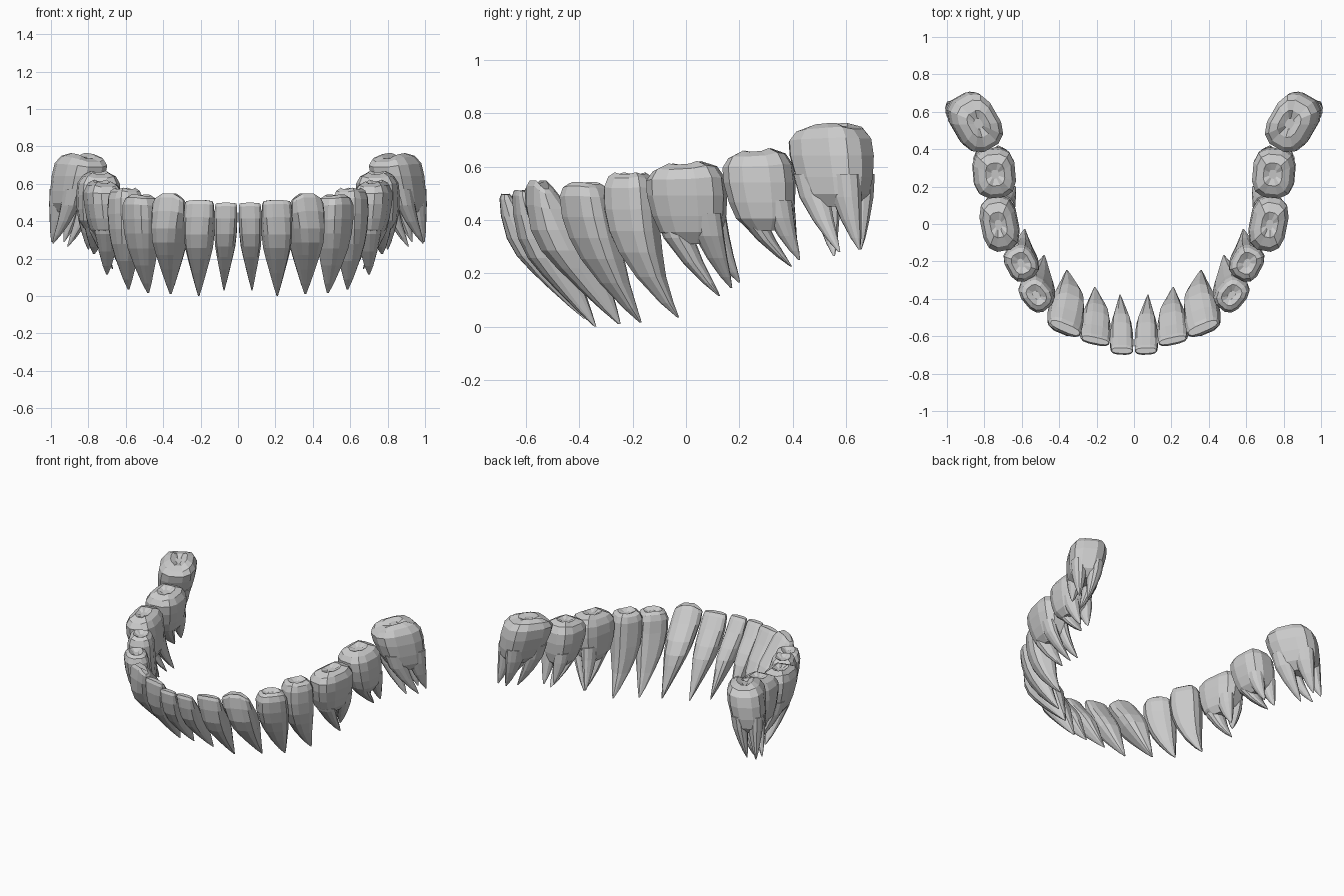
import bpy
import bmesh
import math
from mathutils import Vector

SIDES = 12

cube = bpy.data.objects.get("Cube")
if cube:
    bpy.data.objects.remove(cube)

enamel = bpy.data.materials.new("plain grey enamel")
enamel.use_nodes = True
grey = (0.6, 0.6, 0.6, 1)
enamel.diffuse_color = grey
enamel.node_tree.nodes["Principled BSDF"].inputs["Base Color"].default_value = grey

# Profiles from biting edge downward: (depth along axis, width scale, thickness scale)
BLADE = [(0, .88, .2), (.04, .96, .36), (.18, 1, .66), (.36, .96, 1), (.5, .86, 1.06),
         (.62, .68, .88), (.76, .45, .6), (.9, .22, .3), (1, .04, .05)]
BICUSPID = [(.035, .25, .2), (0, .58, .55), (.03, .82, .82), (.1, .97, .98), (.25, 1, 1),
            (.4, .94, .97), (.55, .8, .85), (.72, .55, .6), (.9, .25, .27), (1, .04, .05)]
MOLAR = [(.05, .18, .18), (0, .46, .44), (.06, .8, .78), (.19, .98, .98), (.4, 1, 1),
         (.65, .92, .92), (.85, .78, .8), (1, .45, .5)]
ROOT = [(0, 1), (.3, .9), (.6, .62), (.85, .32), (1, .06)]


def spread(a, power):
    return math.copysign(abs(a) ** power, a)


def path(top, end, t, bend):
    """Point on an axis that curves toward the end."""
    p = top.lerp(end, t ** bend)
    p.z = top.z + (end.z - top.z) * t
    return p


def ring(bm, centre, along, out, width, depth, lift=None, power=.72):
    verts = []
    for i in range(SIDES):
        a = math.tau * (i + .5) / SIDES
        p = centre + along * spread(math.cos(a), power) * width / 2
        p += out * spread(math.sin(a), power) * depth / 2
        if lift:
            p.z += lift(a)
        verts.append(bm.verts.new(p))
    return verts


def loft(bm, rings):
    for lower, upper in zip(rings, rings[1:]):
        for i in range(SIDES):
            j = (i + 1) % SIDES
            bm.faces.new((lower[i], lower[j], upper[j], upper[i]))
    bm.faces.new(rings[0])
    bm.faces.new(rings[-1])


def tooth(name, profile, top, end, yaw, width, depth, bend,
          point=0, cusp=0, tilt=0, roots=()):
    bm = bmesh.new()
    top, end = Vector(top), Vector(end)
    a = math.radians(yaw)
    along = Vector((math.cos(a), math.sin(a), 0))
    out = Vector((math.sin(a), -math.cos(a), 0))

    # Crown, or the whole tooth when it has a single root
    rings = []
    for t, w, d in profile:
        fade = max(0, 1 - t * 3)

        def lift(b):
            return fade * (tilt * w * math.cos(b) - point * abs(math.cos(b))
                           - cusp * math.cos(4 * b))
        rings.append(ring(bm, path(top, end, t, bend), along, out, w * width, d * depth, lift))
    loft(bm, rings)

    # Separate roots: each has a side along the arch, a side across it, and a tip
    for u, v, tip in roots:
        start = path(top, end, .62, bend) + along * u * width * .23 + out * v * depth * .22
        thick = depth * (.44 if v else .74)
        rings = [ring(bm, path(start, Vector(tip), t, 1.5), along, out,
                      s * width * .42, s * thick, power=1) for t, s in ROOT]
        loft(bm, rings)

    bmesh.ops.recalc_face_normals(bm, faces=bm.faces)
    mesh = bpy.data.meshes.new(name)
    bm.to_mesh(mesh)
    bm.free()
    mesh.materials.append(enamel)
    obj = bpy.data.objects.new(name, mesh)
    bpy.context.collection.objects.link(obj)
    mirror = obj.modifiers.new("other side", 'MIRROR')
    mirror.use_mirror_merge = False


# Front teeth
tooth("central_incisors", BLADE, (.064, -.677, .5), (.075, -.38, .03), 2, .126, .15, 1.3, .005)
tooth("lateral_incisors", BLADE, (.207, -.622, .515), (.21, -.34, 0), 12, .165, .16, 1.3, .008)
tooth("canines", BLADE, (.368, -.555, .56), (.36, -.25, .01), 23, .19, .21, 1.3, .045)

# Premolars
tooth("first_premolars", BICUSPID, (.522, -.38, .545), (.48, -.17, .015), 50, .2, .16, 1.9, .01)
tooth("second_premolars", BICUSPID, (.603, -.21, .575), (.585, -.03, .035), 62, .2, .17, 2.5,
      cusp=.004)

# Molars
tooth("first_molars", MOLAR, (.725, -.005, .612), (.7, .025, .31), 79, .3, .2, 1.3,
      cusp=.005, tilt=.015,
      roots=[(-1, 0, (.7, .125, .115)), (1, 1, (.67, .17, .145)), (1, -1, (.635, .2, .165))])
tooth("second_molars", MOLAR, (.742, .265, .66), (.765, .3, .36), 85, .27, .23, 1.3,
      cusp=.005, tilt=.015,
      roots=[(-1, 0, (.77, .395, .225)), (1, 1, (.8, .425, .25)), (1, -1, (.73, .415, .27))])
tooth("third_molars", MOLAR, (.83, .535, .77), (.9, .57, .45), 60, .32, .24, 1.2,
      point=.025, cusp=.005, tilt=.02,
      roots=[(-1, 1, (.99, .575, .28)), (-1, -1, (.91, .555, .265)),
             (1, 1, (.995, .65, .29)), (1, -1, (.93, .655, .29))])
